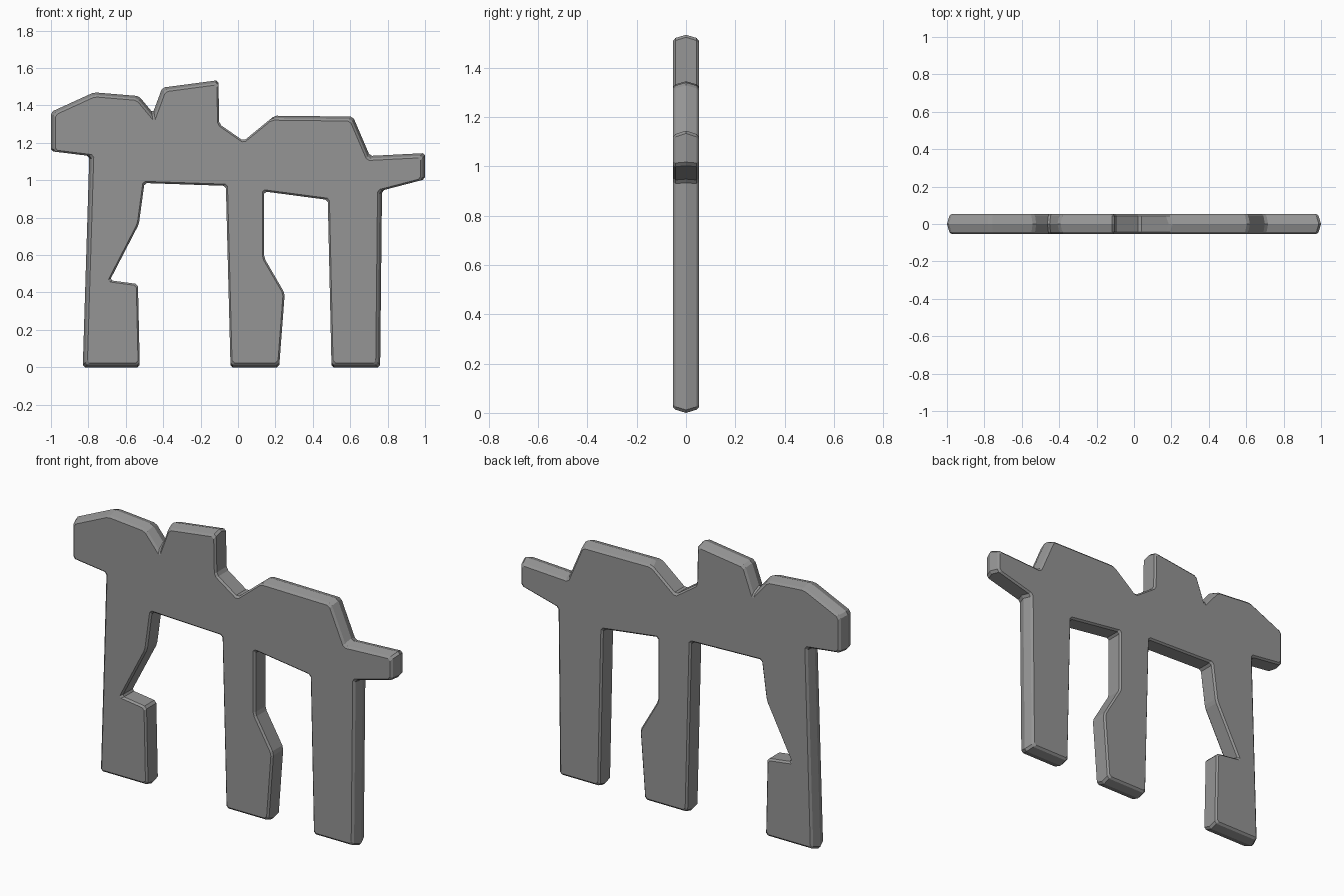
import bpy
import bmesh
from mathutils import Vector
from mathutils.geometry import intersect_line_line_2d

cube = bpy.data.objects.get("Cube")
if cube:
    bpy.data.objects.remove(cube, do_unlink=True)

# Clockwise silhouette (x, z)
OUTLINE = [
    (-1, 1.365), (-.77, 1.47), (-.53, 1.45), (-.455, 1.36), (-.405, 1.495),
    (-.105, 1.535), (-.1, 1.3), (.03, 1.21), (.195, 1.345), (.615, 1.34),
    (.705, 1.13), (1, 1.145), (1, 1.005), (.77, .945), (.76, 0), (.5, 0),
    (.48, .895), (.14, .94), (.14, .585), (.25, .395), (.22, 0), (-.04, 0),
    (-.065, .97), (-.5, .985), (-.53, .765), (-.685, .465), (-.535, .445),
    (-.525, 0), (-.83, 0), (-.795, 1.13), (-1, 1.155)]
# Edges that come to a ridge, one letter per edge: R ridged, f flat
EDGE_TYPES = "RRRRRfffRRRRfRRfffffRffffffRRfR"
CHAMFER = 0.012


def inset_ring(ridged, flat):
    """Move every edge inward by its own amount, then trim the corners."""
    pts = [Vector(p) for p in OUTLINE]
    n = len(pts)
    lines = []
    for i, kind in enumerate(EDGE_TYPES):
        a, b = pts[i], pts[(i + 1) % n]
        d = (b - a).normalized()
        move = Vector((d.y, -d.x)) * (ridged if kind == "R" else flat)
        lines.append((a + move, d))
    corners = []
    for i in range(n):
        p, d = lines[i - 1]
        q, e = lines[i]
        cross = d.x * e.y - d.y * e.x
        t = ((q - p).x * e.y - (q - p).y * e.x) / cross
        corners.append(p + d * t)
    ring = []
    for i, c in enumerate(corners):
        before = (corners[i - 1] - c).normalized()
        after = (corners[(i + 1) % n] - c).normalized()
        ring += [c + before * CHAMFER, c + after * CHAMFER]
    return ring


# Slab built from five rings, front to back
bm = bmesh.new()
rings = []
for y, ridged, flat in ((-.053, .024, .009), (-.043, .013, 0), (0, 0, 0),
                        (.043, .013, 0), (.053, .024, .009)):
    rings.append([bm.verts.new((p.x, y, p.y)) for p in inset_ring(ridged, flat)])
for r, s in zip(rings, rings[1:]):
    for i in range(len(r)):
        bm.faces.new((r[i - 1], r[i], s[i], s[i - 1]))
bm.faces.new(rings[0])
bm.faces.new(reversed(rings[-1]))
bmesh.ops.recalc_face_normals(bm, faces=bm.faces)
mesh = bpy.data.meshes.new("three_legged_slab")
bm.to_mesh(mesh)
bm.free()
slab = bpy.data.objects.new("three_legged_slab", mesh)
bpy.context.collection.objects.link(slab)

# Plain grey
grey = bpy.data.materials.new("plain_grey")
grey.use_nodes = True
colour = (.3, .3, .3, 1)
grey.diffuse_color = colour
grey.node_tree.nodes["Principled BSDF"].inputs["Base Color"].default_value = colour
mesh.materials.append(grey)
